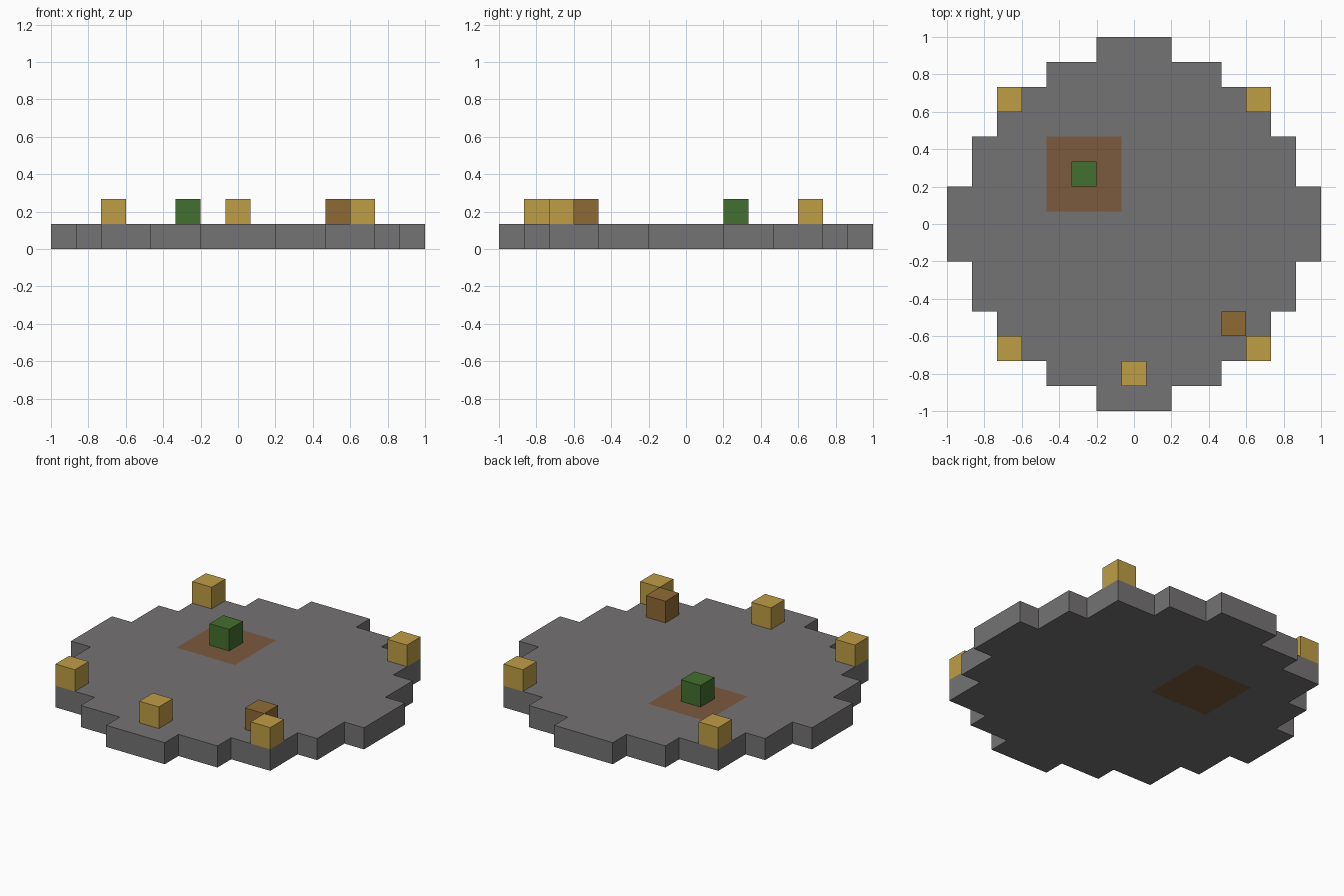
import bpy
import bmesh

cube = bpy.data.objects.get("Cube")
if cube:
    bpy.data.objects.remove(cube, do_unlink=True)

U = 2 / 15  # edge of one block


def linear(c):
    c /= 255
    return c / 12.92 if c <= 0.04045 else ((c + 0.055) / 1.055) ** 2.4


def material(name, r, g, b):
    color = (linear(r), linear(g), linear(b), 1)
    mat = bpy.data.materials.new(name)
    mat.use_nodes = True
    mat.diffuse_color = color
    mat.node_tree.nodes["Principled BSDF"].inputs["Base Color"].default_value = color
    return mat


stone = material("stone grey", 117, 115, 116)
soil = material("soil brown", 123, 90, 62)
sand = material("sand yellow", 191, 157, 69)
wood = material("wood brown", 143, 106, 53)
leaf = material("leaf green", 68, 112, 46)


def add_object(name, bm, mats):
    bmesh.ops.recalc_face_normals(bm, faces=bm.faces[:])
    mesh = bpy.data.meshes.new(name)
    bm.to_mesh(mesh)
    bm.free()
    for mat in mats:
        mesh.materials.append(mat)
    obj = bpy.data.objects.new(name, mesh)
    bpy.context.collection.objects.link(obj)
    return obj


# Stepped round floor: every grid cell inside the circle, with walls on its rim
cells = {(i, j) for i in range(-7, 8) for j in range(-7, 8) if i * i + j * j <= 50}
bm = bmesh.new()
verts = {}


def corner(i, j, k):
    if (i, j, k) not in verts:
        verts[i, j, k] = bm.verts.new(((i - 0.5) * U, (j - 0.5) * U, k * U))
    return verts[i, j, k]


for i, j in sorted(cells):
    ring = [(i, j), (i + 1, j), (i + 1, j + 1), (i, j + 1)]
    # The soil patch is a square of cells around the plant
    patch = abs(i + 2) <= 1 and abs(j - 2) <= 1
    for k in (0, 1):
        face = bm.faces.new([corner(a, b, k) for a, b in ring])
        face.material_index = int(patch)
    for n, (di, dj) in enumerate([(0, -1), (1, 0), (0, 1), (-1, 0)]):
        if (i + di, j + dj) not in cells:
            a, b = ring[n], ring[(n + 1) % 4]
            bm.faces.new([corner(*a, 0), corner(*b, 0), corner(*b, 1), corner(*a, 1)])
add_object("stepped_floor", bm, [stone, soil])


# Single blocks standing on the floor
def block(name, i, j, mat):
    bm = bmesh.new()
    bmesh.ops.create_cube(bm, size=U)
    add_object(name, bm, [mat]).location = (i * U, j * U, 1.5 * U)


for x, side in ((5, "left"), (-5, "right")):
    for y, end in ((-5, "front"), (5, "back")):
        block(f"corner_post_{end}_{side}", x, y, sand)
block("front_marker", 0, -6, sand)
block("wooden_crate", 4, -4, wood)
block("plant", -2, 2, leaf)
